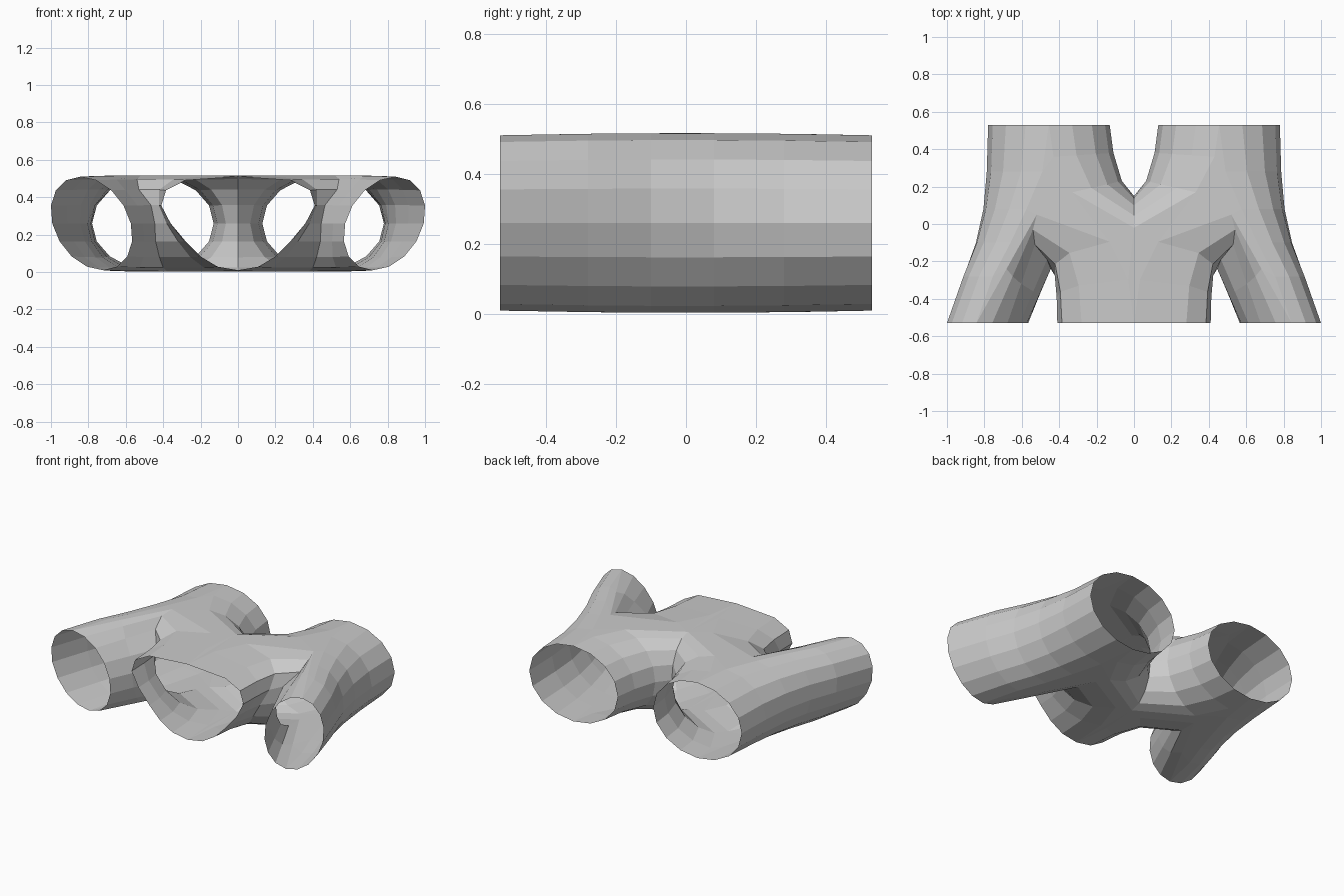
import bpy, bmesh, math

if "Cube" in bpy.data.objects:
    bpy.data.objects.remove(bpy.data.objects["Cube"])

E = 0.53                      # half length along y
K = range(-4, 5)              # levels around each 16-sided tube, bottom to top


def ang(k):
    return math.radians(22.5 * k)


def lerp(a, b, fx, fy=None):
    fy = fx if fy is None else fy
    return (a[0] + (b[0] - a[0]) * fx, a[1] + (b[1] - a[1]) * fy)


def ellipse_column(outer, spine):
    """Quarter-ellipse wall from a plan outline point in to the tube spine."""
    return [lerp(spine, outer, math.cos(ang(k))) for k in K]


# outer wall of the side tube, front to back: (outline x, spine x, y)
outer_wall = []
for x, sx, y, lean in [(-.993, -.783, -.53, .06), (-.91, -.71, -.28, .045),
                       (-.845, -.63, -.1, .03), (-.805, -.56, .08, .015),
                       (-.787, -.49, .28, 0), (-.78, -.455, .53, 0)]:
    outer_wall.append([(sx - lean * math.sin(ang(k)) + (x - sx) * math.cos(ang(k)), y)
                       for k in K])

# left half of the crotch between the two back tubes
back_notch = [ellipse_column(o, s) for o, s in [
    ((-.13, .53), (-.455, .53)), ((-.11, .38), (-.43, .36)),
    ((-.065, .23), (-.33, .17)), ((0, .15), (0, -.02))]]

# crotch between side tube and centre tube at the front
side = [(-.783 - .06 * math.sin(ang(k)) + .21 * math.cos(ang(k)), -E) for k in K]
apex = [(-.38, .1), (-.40, -.04), (-.42, -.15), (-.44, -.22), (-.445, -.24),
        (-.465, -.19), (-.53, -.11), (-.54, -.03), (-.52, .05)]
centre = [(-w, -E) for w in (0, .11, .2, .28, .36, .41, .385, .28, 0)]
front_notch = [
    side,
    [lerp(a, b, .5) for a, b in zip(side, apex)],
    apex,
    [lerp(a, b, .25, .75) for a, b in zip(centre, apex)],
    [lerp(a, b, .06, .4) for a, b in zip(centre, apex)],
    centre]

bm = bmesh.new()


def strip(columns):
    """Wall surface through the columns; returns its vertex grid."""
    grid = []
    for col in columns:
        row = []
        for k, (x, y) in zip(K, col):
            amp = .25 + .006 * (1 - (y / E) ** 2)
            row.append(bm.verts.new((x, y, .26 + amp * math.sin(ang(k)))))
        grid.append(row)
    for a, b in zip(grid, grid[1:]):
        for i in range(8):
            bm.faces.new((a[i], b[i], b[i + 1], a[i + 1]))
    return grid


walls = [strip(outer_wall), strip(back_notch), strip(front_notch)[::-1]]

# roof and floor close the region between the spines
for level in (0, 8):
    loop = walls[0] + walls[1][1:] + walls[2][:-1]
    face = bm.faces.new([row[level] for row in loop])
    bmesh.ops.triangulate(bm, faces=[face])

bmesh.ops.remove_doubles(bm, verts=bm.verts, dist=.0005)
bmesh.ops.recalc_face_normals(bm, faces=bm.faces)
# outward: the floor must look down
low = min(bm.faces, key=lambda f: f.calc_center_median().z)
if low.normal.z > 0:
    bmesh.ops.reverse_faces(bm, faces=bm.faces)

mesh = bpy.data.meshes.new("tunnel_junction")
bm.to_mesh(mesh)
bm.free()
junction = bpy.data.objects.new("tunnel_junction", mesh)
bpy.context.collection.objects.link(junction)
mirror = junction.modifiers.new("mirror", 'MIRROR')
mirror.use_clip = True
mirror.merge_threshold = .001
